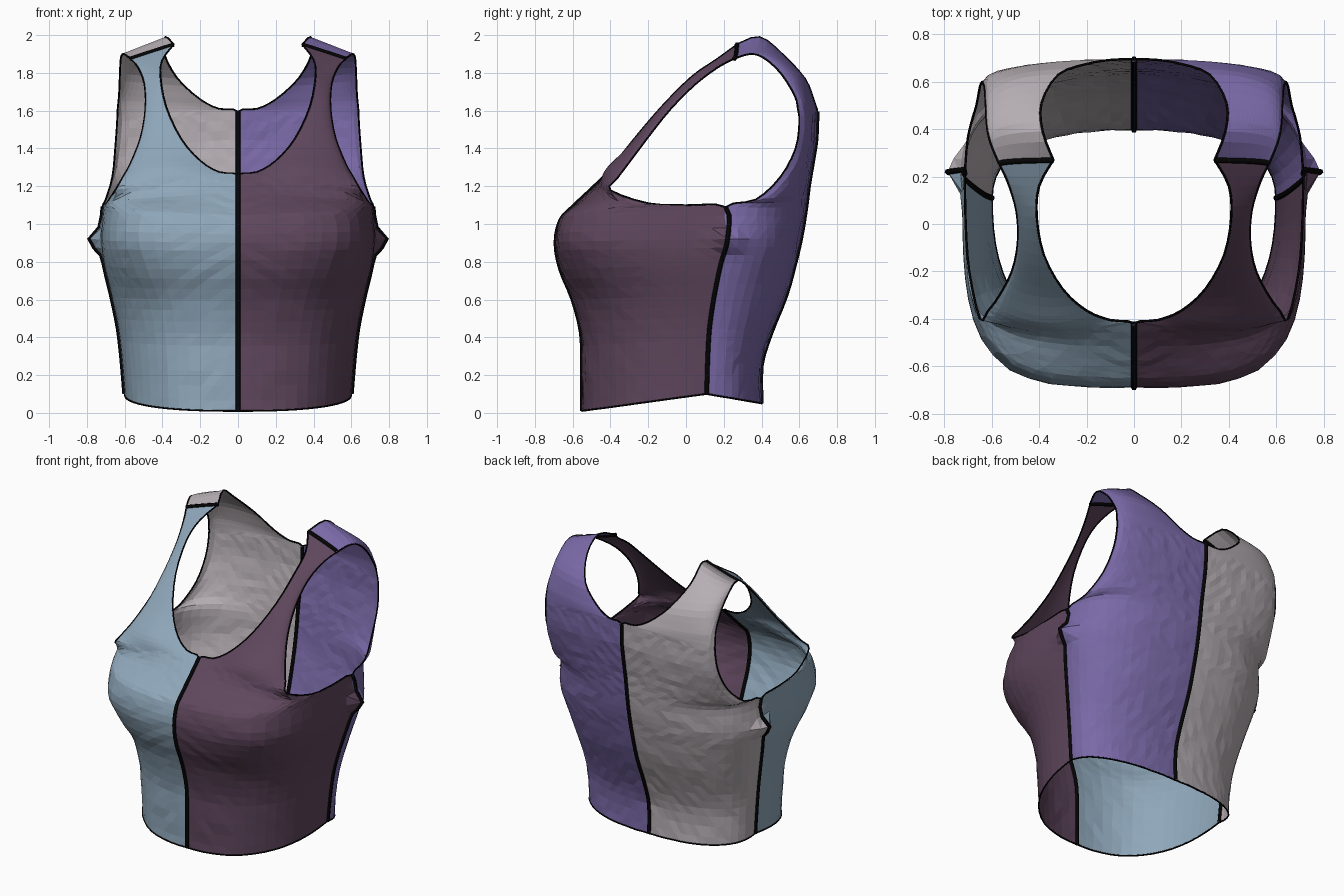
import bpy, bmesh, math, random
from mathutils import Vector

if "Cube" in bpy.data.objects:
    bpy.data.objects.remove(bpy.data.objects["Cube"])

random.seed(4)
COLS, SUB = 16, 3


def material(name, rgb):
    m = bpy.data.materials.new(name)
    m.diffuse_color = [(c / 255) ** 2.2 for c in rgb] + [1]
    m.use_nodes = True
    m.node_tree.nodes["Principled BSDF"].inputs["Base Color"].default_value = m.diffuse_color
    return m


BLUE = material("steel blue", (142, 166, 185))
PLUM = material("dark plum", (95, 72, 93))
GREY = material("warm grey", (180, 172, 177))
PURPLE = material("purple", (121, 105, 166))
BLACK = material("black thread", (12, 12, 14))

# Each row: inner point (centre line / neckline), outer point (side seam / armhole), roundness
FRONT = [
    (0, -.55, .01, .60, .11, .10, 2.4),
    (0, -.55, .22, .615, .115, .28, 2.4),
    (0, -.555, .42, .635, .125, .45, 2.45),
    (0, -.60, .60, .67, .15, .62, 2.6),
    (0, -.665, .76, .71, .185, .79, 3.2),
    (0, -.69, .90, .725, .22, .92, 3.9),
    (0, -.665, 1.02, .715, .21, 1.09, 3.8),
    (0, -.60, 1.09, .71, 0, 1.10, 3.4),
    (0, -.515, 1.17, .695, -.20, 1.11, 2.9),
    (0, -.42, 1.26, .65, -.40, 1.18, 2.4),
    (.10, -.405, 1.275, .615, -.365, 1.24, 2.2),
    (.20, -.365, 1.335, .57, -.305, 1.32, 2.1),
    (.30, -.275, 1.45, .515, -.20, 1.46, 2),
    (.38, -.13, 1.62, .49, -.08, 1.61, 2),
    (.41, .03, 1.78, .495, .05, 1.74, 2),
    (.40, .16, 1.87, .53, .17, 1.83, 2),
    (.34, .27, 1.95, .57, .255, 1.875, 2),
]
BACK = [
    (0, .40, .05, .60, .11, .10, 2.4),
    (0, .40, .25, .615, .115, .28, 2.4),
    (0, .45, .42, .635, .125, .45, 2.4),
    (0, .53, .62, .67, .15, .62, 2.4),
    (0, .58, .80, .71, .185, .79, 2.4),
    (0, .61, .93, .725, .22, .92, 2.4),
    (0, .635, 1.08, .715, .21, 1.09, 2.4),
    (0, .65, 1.20, .70, .37, 1.13, 2.3),
    (0, .67, 1.32, .665, .50, 1.25, 2.2),
    (0, .69, 1.45, .65, .58, 1.40, 2.1),
    (0, .695, 1.595, .64, .60, 1.54, 2.1),
    (.10, .692, 1.61, .637, .592, 1.61, 2.1),
    (.20, .675, 1.66, .63, .575, 1.68, 2.2),
    (.32, .63, 1.77, .625, .50, 1.80, 2.2),
    (.39, .51, 1.90, .62, .41, 1.88, 2.1),
    (.385, .39, 1.99, .605, .34, 1.90, 2),
    (.34, .27, 1.95, .57, .255, 1.875, 2),
]


def refine(rows):
    """Catmull-Rom interpolation between the rows."""
    out = []
    for i in range(len(rows) - 1):
        a, b, c, d = (rows[min(max(i + k, 0), len(rows) - 1)] for k in (-1, 0, 1, 2))
        for s in range(SUB):
            t = s / SUB
            out.append([.5 * (2 * q + (r - p) * t + (2 * p - 5 * q + 4 * r - w) * t * t
                              + (3 * q - p - 3 * r + w) * t ** 3)
                        for p, q, r, w in zip(a, b, c, d)])
    return out + [list(rows[-1])]


def row_points(row):
    """Superellipse quarter from inner to outer point, evenly spaced."""
    ix, iy, iz, ox, oy, oz, n = row
    ix = max(ix, 0)
    # fullness above the bust, so the cloth runs smoothly into the straps
    full = .042 * math.exp(-((iz - 1.29) / .08) ** 2) if iy < 0 else 0
    pts = []
    for k in range(61):
        a = k / 60 * math.pi / 2
        s, c = math.sin(a), max(math.cos(a), 0)
        r = (s ** n + c ** n) ** (-1 / n)
        pts.append(Vector((ix + (ox - ix) * r * s, oy + (iy - oy) * r * c, 0)))
    dist = [0]
    for p, q in zip(pts, pts[1:]):
        dist.append(dist[-1] + (q - p).length)
    out, k = [], 0
    for j in range(COLS + 1):
        f = j / COLS
        while k < 59 and dist[k + 1] < f * dist[-1]:
            k += 1
        t = (f * dist[-1] - dist[k]) / max(dist[k + 1] - dist[k], 1e-9)
        p = pts[k].lerp(pts[k + 1], min(t, 1))
        # on the body the height follows depth, so the hem is straight in side view
        g = (p.y - iy) / (oy - iy) if iz < .8 else f
        p.z = iz + (oz - iz) * g
        p.y -= full * math.sin(math.pi * f)
        # pinched fabric at the side seam
        p.x += .065 * math.exp(-((p.z - .91) / .05) ** 2 - ((p.y - .23) / .07) ** 2)
        # slight cloth unevenness inside the panel
        if 0 < j < COLS and ix == 0:
            p.y += random.uniform(-.003, .003)
        out.append(p)
    return out


def panel(name, grid, side, mat, flip):
    bm = bmesh.new()
    vs = [[bm.verts.new((p.x * side, p.y, p.z)) for p in row] for row in grid]
    for r0, r1 in zip(vs, vs[1:]):
        for j in range(COLS):
            f = [r0[j], r0[j + 1], r1[j + 1], r1[j]]
            bm.faces.new(f[::-1] if flip else f)
    bmesh.ops.triangulate(bm, faces=bm.faces[:])
    me = bpy.data.meshes.new(name)
    bm.to_mesh(me)
    bm.free()
    me.materials.append(mat)
    bpy.context.collection.objects.link(bpy.data.objects.new(name, me))


def piping(name, pts, side, radius):
    cu = bpy.data.curves.new(name, 'CURVE')
    cu.dimensions = '3D'
    cu.bevel_depth, cu.bevel_resolution = radius, 1
    sp = cu.splines.new('POLY')
    sp.points.add(len(pts) - 1)
    for q, p in zip(sp.points, pts):
        q.co = (p.x * side, p.y, p.z, 1)
    cu.materials.append(BLACK)
    bpy.context.collection.objects.link(bpy.data.objects.new(name, cu))


front = [row_points(r) for r in refine(FRONT)]
back = [row_points(r) for r in refine(BACK)]
NECK_F, NECK_B, ARM = 9 * SUB, 10 * SUB, 6 * SUB
SEAM, EDGE = .013, .005

# Four cloth panels
panel("front_panel_right", front, 1, PLUM, False)
panel("front_panel_left", front, -1, BLUE, True)
panel("back_panel_right", back, 1, PURPLE, True)
panel("back_panel_left", back, -1, GREY, False)

# Black seams and thin edge stitching
piping("front_centre_seam", [r[0] for r in front[:NECK_F + 1]], 1, SEAM)
piping("back_centre_seam", [r[0] for r in back[:NECK_B + 1]], 1, SEAM)
for side, tag in ((1, "right"), (-1, "left")):
    piping("side_seam_" + tag, [r[-1] for r in front[:ARM + 1]], side, SEAM)
    piping("shoulder_seam_" + tag, front[-1], side, SEAM)
    for part, grid, neck in (("front", front, NECK_F), ("back", back, NECK_B)):
        piping(f"{part}_hem_{tag}", grid[0], side, EDGE)
        piping(f"{part}_neckline_{tag}", [r[0] for r in grid[neck:]], side, EDGE)
        piping(f"{part}_armhole_{tag}", [r[-1] for r in grid[ARM:]], side, EDGE)
